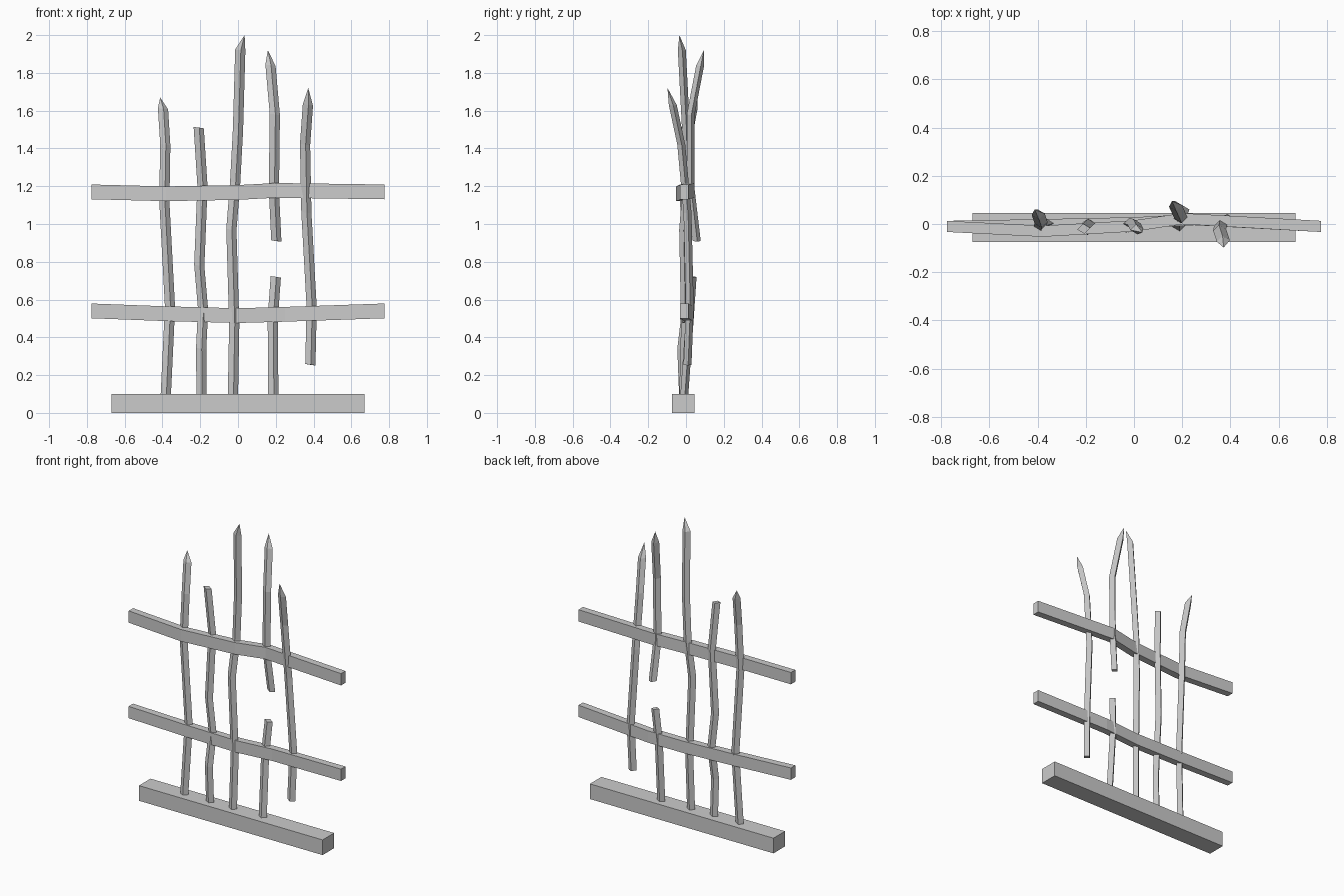
import bpy
import bmesh
from mathutils import Vector

default_cube = bpy.data.objects.get("Cube")
if default_cube:
    bpy.data.objects.remove(default_cube, do_unlink=True)

# One plain grey for the whole fence
grey = bpy.data.materials.new("weathered grey")
grey.use_nodes = True
colour = (0.6, 0.6, 0.6, 1)
grey.diffuse_color = colour
grey.node_tree.nodes["Principled BSDF"].inputs["Base Color"].default_value = colour


def sweep(name, path, section, pointed=False):
    """Skin a section along a path of centres; a pointed path ends in one apex."""
    bm = bmesh.new()
    centres = [Vector(point) for point in path]
    apex = centres.pop() if pointed else None
    rings = [[bm.verts.new(centre + offset) for offset in section]
             for centre in centres]
    count = len(section)
    for lower, upper in zip(rings, rings[1:]):
        for i in range(count):
            j = (i + 1) % count
            bm.faces.new((lower[i], lower[j], upper[j], upper[i]))
    bm.faces.new(rings[0])
    if pointed:
        tip = bm.verts.new(apex)
        for i in range(count):
            bm.faces.new((rings[-1][i], rings[-1][(i + 1) % count], tip))
    else:
        bm.faces.new(rings[-1])
    bmesh.ops.recalc_face_normals(bm, faces=bm.faces)
    mesh = bpy.data.meshes.new(name)
    bm.to_mesh(mesh)
    bm.free()
    mesh.materials.append(grey)
    obj = bpy.data.objects.new(name, mesh)
    bpy.context.collection.objects.link(obj)
    return obj


def block_section(depth, height):
    """Upright rectangle for parts that run along x."""
    y, z = depth / 2, height / 2
    return [Vector((0, -y, -z)), Vector((0, y, -z)),
            Vector((0, y, z)), Vector((0, -y, z))]


# Flattened diamond with an edge to the front, the cut slightly tilted
picket_section = [Vector((-.027, -.003, .004)), Vector((.003, -.021, 0)),
                  Vector((.027, .003, -.004)), Vector((-.003, .021, 0))]

# Ground beam
sweep("ground_beam", [(-.67, -.015, .05), (.67, -.015, .05)],
      block_section(.12, .1))

# Bent rails
rail_section = block_section(.046, .078)
sweep("upper_rail", [(-.775, -.01, 1.17), (-.38, -.03, 1.16), (0, -.008, 1.167),
                     (.2, .022, 1.178), (.775, -.01, 1.17)], rail_section)
sweep("lower_rail", [(-.775, -.01, .54), (-.38, -.003, .525), (0, .005, .515),
                     (.25, .018, .522), (.775, -.01, .54)], rail_section)

# Crooked pickets, named in order from the right side to the left side
sweep("outer_right_picket",
      [(-.383, -.015, .08), (-.36, 0, .56), (-.39, -.01, 1.12),
       (-.385, .005, 1.42), (-.397, .04, 1.61), (-.412, .06, 1.67)],
      picket_section, pointed=True)
sweep("inner_right_picket",
      [(-.193, -.015, .08), (-.195, -.025, .34), (-.185, 0, .55),
       (-.205, -.01, .78), (-.188, 0, 1.2), (-.208, -.02, 1.51)],
      picket_section)
sweep("middle_picket",
      [(-.027, -.015, .08), (-.02, -.005, .47), (-.035, -.015, .97),
       (-.015, .005, 1.22), (0, 0, 1.5), (.012, -.022, 1.92), (.035, -.035, 2)],
      picket_section, pointed=True)
sweep("broken_picket_lower",
      [(.187, -.01, .08), (.184, .02, .5), (.2, .035, .72)], picket_section)
sweep("broken_picket_upper",
      [(.203, .057, .91), (.19, .025, 1.18), (.195, .025, 1.58),
       (.172, .075, 1.84), (.158, .095, 1.92)],
      picket_section, pointed=True)
sweep("outer_left_picket",
      [(.383, .008, .255), (.39, .02, .56), (.362, .008, 1.06),
       (.355, -.025, 1.42), (.37, -.07, 1.63), (.372, -.098, 1.72)],
      picket_section, pointed=True)
